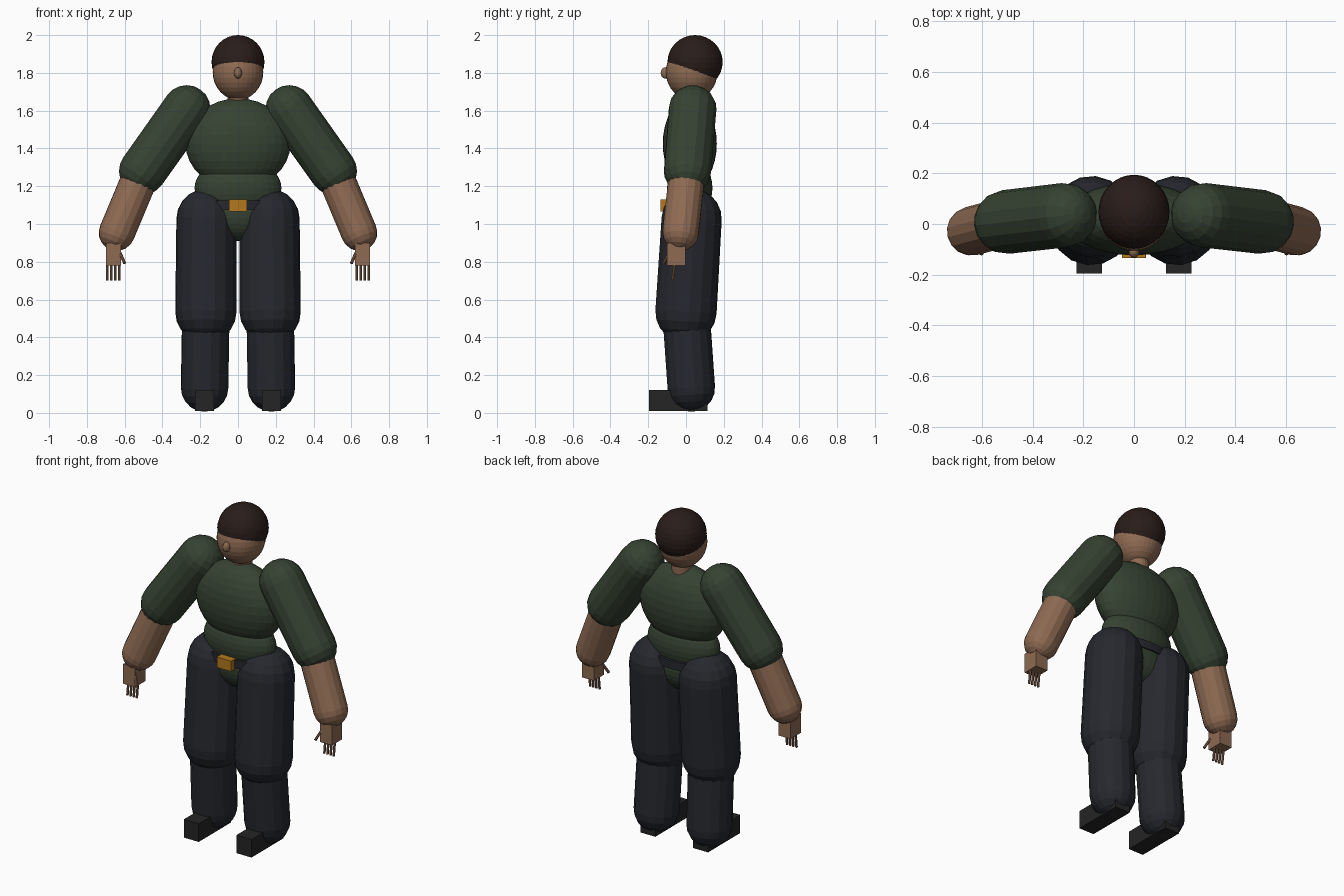
import bpy, bmesh
from math import pi, sin, cos
from mathutils import Vector, Matrix

if "Cube" in bpy.data.objects:
    bpy.data.objects.remove(bpy.data.objects["Cube"])


def material(name, rgb):
    m = bpy.data.materials.new(name)
    m.diffuse_color = (*rgb, 1)
    m.use_nodes = True
    m.node_tree.nodes["Principled BSDF"].inputs["Base Color"].default_value = m.diffuse_color
    return m


SKIN = material("skin", (0.27, 0.145, 0.085))
SHIRT = material("shirt", (0.036, 0.055, 0.032))
PANTS = material("trousers", (0.019, 0.021, 0.027))
HAIR = material("hair", (0.022, 0.012, 0.010))
BOOT = material("boot", (0.018, 0.018, 0.018))
BRASS = material("brass", (0.45, 0.19, 0.012))


def finish(bm, name, mat, smooth=False):
    bmesh.ops.recalc_face_normals(bm, faces=bm.faces)
    me = bpy.data.meshes.new(name)
    for f in bm.faces:
        f.smooth = smooth
    bm.to_mesh(me)
    bm.free()
    me.materials.append(mat)
    ob = bpy.data.objects.new(name, me)
    bpy.context.collection.objects.link(ob)
    return ob


def placed(center, scale):
    return Matrix.Translation(center) @ Matrix.Diagonal((*scale, 1))


def ellipsoid(name, center, radii, mat, seg=32, rings=16):
    bm = bmesh.new()
    bmesh.ops.create_uvsphere(bm, u_segments=seg, v_segments=rings, radius=1,
                              matrix=placed(center, radii))
    return finish(bm, name, mat)


def box(name, lo, hi, mat):
    lo, hi = Vector(lo), Vector(hi)
    bm = bmesh.new()
    bmesh.ops.create_cube(bm, size=1, matrix=placed((lo + hi) / 2, hi - lo))
    return finish(bm, name, mat)


def tube(name, center, scale, mat, seg=24):
    bm = bmesh.new()
    bmesh.ops.create_cone(bm, cap_ends=True, segments=seg, radius1=1, radius2=1,
                          depth=1, matrix=placed(center, scale))
    return finish(bm, name, mat)


def along(a, b):
    a, b = Vector(a), Vector(b)
    return Matrix.Translation(a) @ (b - a).to_track_quat('Z', 'Y').to_matrix().to_4x4(), (b - a).length


def capsule(name, a, b, ra, rb, mat, seg=16, n=5):
    """Round-ended limb from a to b, spun from a profile."""
    frame, length = along(a, b)
    pts = [(ra * sin(i * pi / 2 / n), -ra * cos(i * pi / 2 / n)) for i in range(n + 1)]
    pts += [(rb * cos(i * pi / 2 / n), length + rb * sin(i * pi / 2 / n)) for i in range(n + 1)]
    bm = bmesh.new()
    vs = [bm.verts.new((r, 0, z)) for r, z in pts]
    es = [bm.edges.new(p) for p in zip(vs, vs[1:])]
    bmesh.ops.spin(bm, geom=vs + es, cent=(0, 0, 0), axis=(0, 0, 1), angle=2 * pi, steps=seg)
    bmesh.ops.remove_doubles(bm, verts=bm.verts, dist=1e-4)
    bmesh.ops.transform(bm, matrix=frame, verts=bm.verts)
    return finish(bm, name, mat)


def rod(name, a, b, r, mat):
    frame, length = along(a, b)
    bm = bmesh.new()
    bmesh.ops.create_cone(bm, cap_ends=True, segments=8, radius1=r, radius2=r, depth=length,
                          matrix=frame @ Matrix.Translation((0, 0, length / 2)))
    return finish(bm, name, mat)


# head
ellipsoid("head", (0, 0.03, 1.805), (0.134, 0.137, 0.148), SKIN)
ellipsoid("hair", (0, 0.048, 1.857), (0.14, 0.146, 0.143), HAIR)
ellipsoid("nose", (0, -0.11, 1.8), (0.021, 0.024, 0.03), SKIN, 16, 8)
tube("neck", (0, 0.04, 1.65), (0.056, 0.056, 0.14), SKIN)

# torso
ellipsoid("chest", (0, 0.02, 1.425), (0.278, 0.143, 0.24), SHIRT)
ellipsoid("belly", (0, 0.02, 1.19), (0.23, 0.12, 0.16), SHIRT)
ellipsoid("pelvis", (0, 0.02, 1.06), (0.2, 0.12, 0.15), SHIRT)
tube("belt", (0, 0.02, 1.1), (0.215, 0.127, 0.05), PANTS)
box("buckle", (-0.048, -0.135, 1.067), (0.048, -0.09, 1.13), BRASS)

# limbs, one set per side
for side, s in (("left", 1), ("right", -1)):
    def p(x, y, z):
        return (s * x, y, z)

    def side_box(name, cx, w, y0, y1, z0, z1, mat):
        box(name, (s * cx - w / 2, y0, z0), (s * cx + w / 2, y1, z1), mat)

    shoulder, elbow, wrist = p(0.272, 0.035, 1.608), p(0.505, 0.008, 1.28), p(0.641, -0.028, 0.955)
    capsule(side + "_sleeve", shoulder, elbow, 0.127, 0.126, SHIRT)
    capsule(side + "_forearm", elbow, wrist, 0.097, 0.097, SKIN)

    # hand
    side_box(side + "_palm", 0.66, 0.08, -0.1, -0.002, 0.78, 0.9, SKIN)
    for i in range(4):
        x = 0.629 + 0.021 * i
        rod(f"{side}_finger_{i + 1}", p(x, -0.06, 0.79), p(x, -0.071, 0.702), 0.007, SKIN)
    rod(side + "_thumb", p(0.63, -0.085, 0.86), p(0.6, -0.117, 0.792), 0.008, SKIN)

    # leg
    hip, knee, ankle = p(0.167, 0.03, 1.028), p(0.17, 0.0, 0.535), p(0.177, 0.028, 0.133)
    capsule(side + "_thigh", hip, knee, 0.16, 0.163, PANTS)
    capsule(side + "_shin", knee, ankle, 0.127, 0.127, PANTS)
    side_box(side + "_boot", 0.177, 0.1, -0.195, 0.113, 0.01, 0.12, BOOT)
